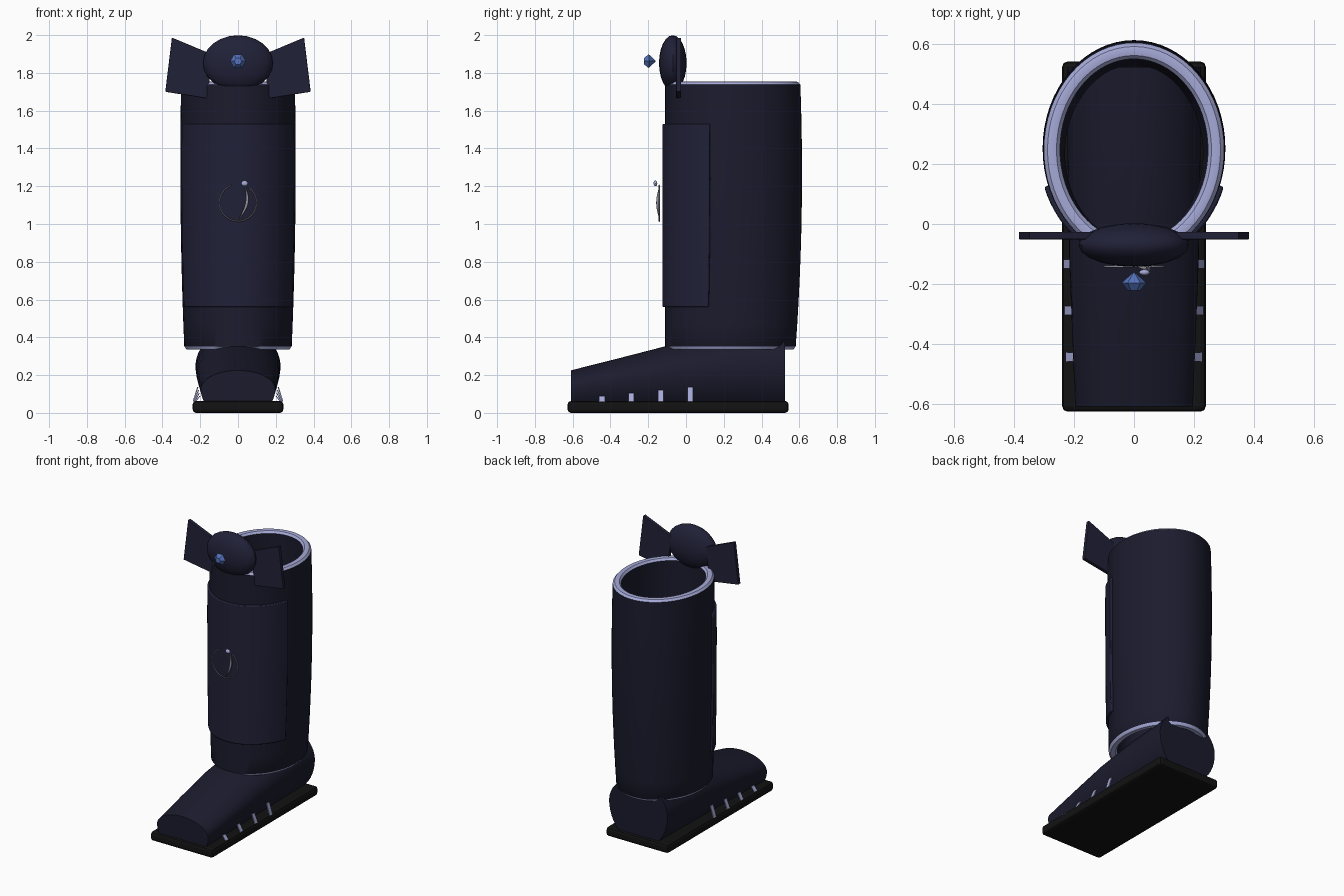
import bpy, bmesh, math
from mathutils import Vector

if "Cube" in bpy.data.objects:
    bpy.data.objects.remove(bpy.data.objects["Cube"])


def mat(name, r, g, b):
    m = bpy.data.materials.new(name)
    m.diffuse_color = (r, g, b, 1)
    m.use_nodes = True
    m.node_tree.nodes["Principled BSDF"].inputs["Base Color"].default_value = m.diffuse_color
    return m


LEATHER = mat("leather", 0.011, 0.011, 0.027)
ARMOUR = mat("armour", 0.015, 0.015, 0.04)
TRIM = mat("trim", 0.38, 0.40, 0.68)
SILVER = mat("silver", 0.3, 0.3, 0.36)
GEM = mat("gem_blue", 0.09, 0.17, 0.5)
SOLE = mat("rubber", 0.006, 0.006, 0.006)


def finish(name, bm, mats, bevel=0, smooth=True):
    bmesh.ops.recalc_face_normals(bm, faces=bm.faces)
    me = bpy.data.meshes.new(name)
    bm.to_mesh(me)
    bm.free()
    ob = bpy.data.objects.new(name, me)
    bpy.context.collection.objects.link(ob)
    for m in mats:
        me.materials.append(m)
    if bevel:
        b = ob.modifiers.new("bevel", 'BEVEL')
        b.width, b.segments, b.limit_method = bevel, 2, 'ANGLE'
        b.angle_limit = math.radians(40)
    if smooth:
        bpy.ops.object.select_all(action='DESELECT')
        ob.select_set(True)
        bpy.context.view_layer.objects.active = ob
        bpy.ops.object.shade_smooth_by_angle(angle=math.radians(35))
    return ob


def loft(bm, rings, ring_closed=True, path_closed=False, caps=False, trim_steps=()):
    rows = [[bm.verts.new(p) for p in r] for r in rings]
    n = len(rows[0])
    for i in range(len(rows) if path_closed else len(rows) - 1):
        a, b = rows[i], rows[(i + 1) % len(rows)]
        for j in range(n if ring_closed else n - 1):
            k = (j + 1) % n
            f = bm.faces.new((a[j], a[k], b[k], b[j]))
            f.material_index = int(i in trim_steps)
    if caps:
        bm.faces.new(rows[0])
        bm.faces.new(rows[-1])


def shaft_point(z, a, off):
    # a = 0 faces the front; the shaft swells slightly at the calf
    t = (z - 0.34) / 1.41
    rx = 0.284 + 0.062 * t - 0.045 * t * t + off
    back = 0.58 + 0.104 * t - 0.079 * t * t
    cy, ry = (back - 0.11) / 2, (back + 0.11) / 2 + off
    return (rx * math.sin(a), cy - ry * math.cos(a), z)


def shaft_ring(z, off, n=64):
    return [shaft_point(z, math.tau * i / n, off) for i in range(n)]


# Hollow shaft with pale rims at both ends
zs = [0.352 + 1.386 * i / 12 for i in range(13)]
rings = [shaft_ring(z, 0) for z in zs]
rings += [shaft_ring(1.752, -0.012), shaft_ring(1.755, -0.025), shaft_ring(1.752, -0.042), shaft_ring(1.738, -0.054)]
rings += [shaft_ring(z, -0.054) for z in (1.25, 0.8, 0.352)]
rings += [shaft_ring(0.337, -0.042), shaft_ring(0.335, -0.012)]
bm = bmesh.new()
loft(bm, rings, path_closed=True, trim_steps=(12, 13, 14, 15, 19, 20, 21))
finish("boot_shaft", bm, [LEATHER, TRIM])

# Curved shin plate wrapped round the front
bm = bmesh.new()
span = math.radians(70)
rows = []
for i in range(11):
    z = 0.56 + 0.97 * i / 10
    arc = [span * (2 * j / 32 - 1) for j in range(33)]
    rows.append([shaft_point(z, a, 0.014) for a in arc] + [shaft_point(z, a, -0.012) for a in reversed(arc)])
loft(bm, rows, caps=True)
finish("shin_plate", bm, [ARMOUR], bevel=0.006)


# Foot: rounded sections cut flat at the sole
def foot_ring(y, w, zc, up, down):
    pts = []
    low = math.asin(min(1, (zc - 0.055) / down))
    for i in range(33):
        a = -low + (math.pi + 2 * low) * i / 32
        s = math.sin(a)
        pts.append((w * math.cos(a), y, zc + s * (up if s > 0 else down)))
    return pts


bm = bmesh.new()
loft(bm, [foot_ring(-0.61, 0.197, 0.125, 0.10, 0.16),
          foot_ring(-0.36, 0.207, 0.17, 0.118, 0.20),
          foot_ring(-0.10, 0.217, 0.21, 0.145, 0.23),
          foot_ring(0.20, 0.222, 0.235, 0.175, 0.25),
          foot_ring(0.525, 0.225, 0.25, 0.19, 0.26)], caps=True)
finish("foot", bm, [LEATHER])


def box(bm, corners):
    # eight corners: one quad, then the opposite quad
    loft(bm, [corners[:4], corners[4:]], caps=True)


# Sole
bm = bmesh.new()
box(bm, [(sx, sy, z) for z in (0, 0.063) for sx, sy in
         ((-0.24, -0.627), (0.24, -0.627), (0.24, 0.543), (-0.24, 0.543))])
finish("sole", bm, [SOLE], bevel=0.018, smooth=False)

# Slanted side ribs on both sides of the foot
for i, top in enumerate((0.09, 0.105, 0.12, 0.137)):
    y = -0.445 + 0.156 * i
    for s, side in ((1, "right"), (-1, "left")):
        bm = bmesh.new()
        w = 0.222 + 0.004 * i
        sect = ((w, 0.06), (w + 0.006, 0.06), (w - 0.018, top), (w - 0.024, top))
        box(bm, [(s * x, y + d, z) for d in (-0.015, 0.015) for x, z in sect])
        finish(f"foot_rib_{side}_{i + 1}", bm, [TRIM], smooth=False)


def ellipsoid(name, centre, radii, m, u=32, v=16):
    bm = bmesh.new()
    bmesh.ops.create_uvsphere(bm, u_segments=u, v_segments=v, radius=1)
    for p in bm.verts:
        p.co = Vector(centre) + Vector([c * r for c, r in zip(p.co, radii)])
    finish(name, bm, [m])


# Knee cap with a flared wing on each side
ellipsoid("knee_cap", (0, -0.07, 1.852), (0.185, 0.073, 0.147), ARMOUR, 20, 12)
for s, side in ((1, "right"), (-1, "left")):
    bm = bmesh.new()
    quad = ((0.13, 1.895), (0.35, 1.987), (0.385, 1.70), (0.165, 1.665))
    box(bm, [(s * x, y, z) for y in (-0.052, -0.026) for x, z in quad])
    finish("knee_wing_" + side, bm, [ARMOUR], bevel=0.004, smooth=False)

# Faceted gem in front of the knee
bm = bmesh.new()
rows = [[(r * math.sin(math.tau * i / 6 + math.pi / 6), y, 1.862 + r * math.cos(math.tau * i / 6 + math.pi / 6))
         for i in range(6)] for r, y in ((0.02, -0.222), (0.042, -0.197), (0.003, -0.162))]
loft(bm, rows, caps=True)
finish("knee_gem", bm, [GEM], smooth=False)


# Shin ornament: open ring, curved blade and bead
def wire(name, pts, radius, m):
    cu = bpy.data.curves.new(name, 'CURVE')
    cu.dimensions, cu.bevel_depth, cu.bevel_resolution = '3D', radius, 2
    cu.use_fill_caps = True
    sp = cu.splines.new('POLY')
    sp.points.add(len(pts) - 1)
    for p, (x, y, z, r) in zip(sp.points, pts):
        p.co, p.radius = (x, y, z, 1), r
    ob = bpy.data.objects.new(name, cu)
    cu.materials.append(m)
    bpy.context.collection.objects.link(ob)


arc = [math.radians(110 + 305 * i / 48) for i in range(49)]
wire("shin_ring", [(0.098 * math.cos(a), -0.142, 1.113 + 0.098 * math.sin(a), 1) for a in arc], 0.0035, SILVER)
blade = []
for i in range(17):
    t = i / 16
    blade.append((0.002 + 0.034 * t + 0.028 * math.sin(math.pi * t), -0.138 - 0.012 * math.sin(math.pi * t),
                  1.02 + 0.185 * t, 0.15 + math.sin(math.pi * t)))
wire("shin_blade", blade, 0.007, SILVER)
ellipsoid("shin_bead", (0.035, -0.162, 1.215), (0.018, 0.01, 0.015), TRIM, 16, 8)
